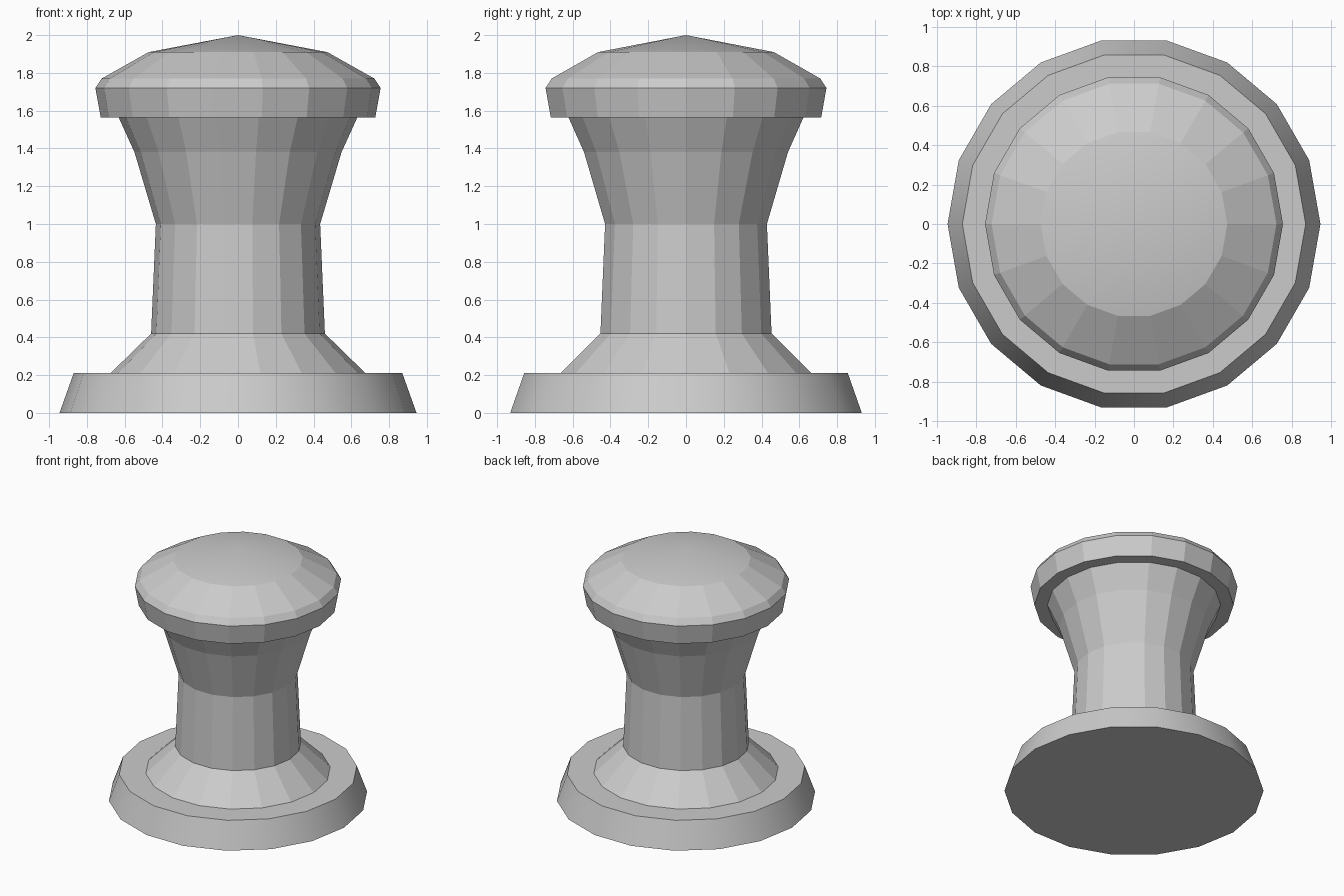
import bpy
import bmesh
from math import cos, sin, tau

if "Cube" in bpy.data.objects:
    bpy.data.objects.remove(bpy.data.objects["Cube"])

SIDES = 18


def lathe(name, profile, smooth_bands=()):
    """Revolve (radius, z) points around z; listed bands are smooth shaded."""
    bm = bmesh.new()
    rings = []
    for r, z in profile:
        if r == 0:
            rings.append([bm.verts.new((0, 0, z))] * SIDES)
        else:
            rings.append([bm.verts.new((r * cos(tau * i / SIDES), r * sin(tau * i / SIDES), z))
                          for i in range(SIDES)])
    for band, (low, high) in enumerate(zip(rings, rings[1:])):
        for i in range(SIDES):
            j = (i + 1) % SIDES
            corners = list(dict.fromkeys((low[i], low[j], high[j], high[i])))
            bm.faces.new(corners).smooth = band in smooth_bands
    mesh = bpy.data.meshes.new(name)
    bm.to_mesh(mesh)
    bm.free()
    obj = bpy.data.objects.new(name, mesh)
    bpy.context.collection.objects.link(obj)
    return obj


# Wide foot with a sloped, smooth rim
lathe("base", [(0, 0), (0.945, 0), (0.87, 0.21), (0.675, 0.21)], smooth_bands=(1,))

# Flared collar, narrow shaft and widening neck
lathe("stem", [(0.675, 0.21), (0.46, 0.42), (0.435, 1.0), (0.548, 1.38), (0.632, 1.565)])

# Overhanging knob with a shallow smooth cone on top
lathe("cap", [(0.632, 1.565), (0.727, 1.565), (0.755, 1.72), (0.722, 1.77),
              (0.473, 1.91), (0, 2.0)], smooth_bands=(4,))
